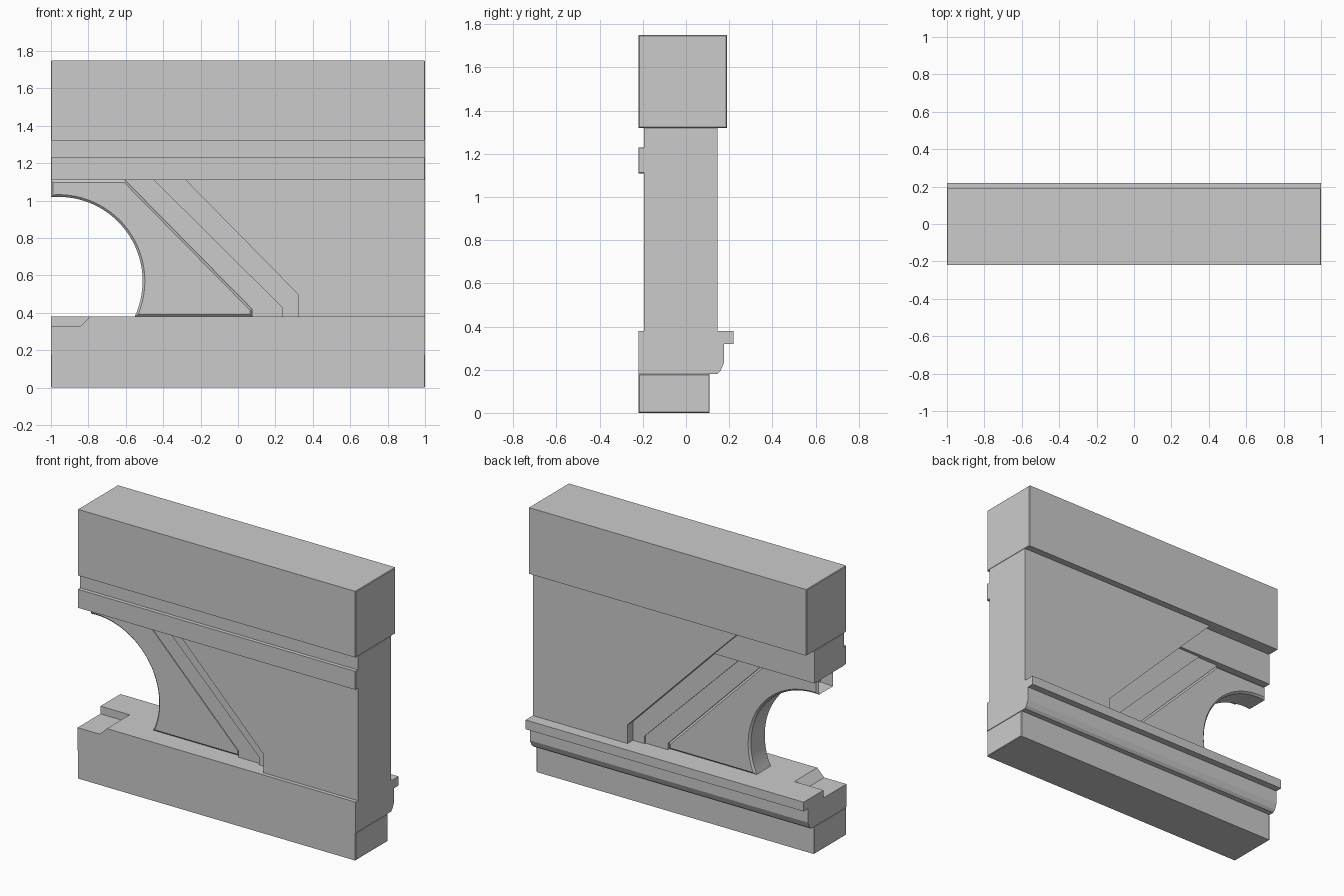
import bpy, bmesh, math
from mathutils import Vector

if "Cube" in bpy.data.objects:
    bpy.data.objects.remove(bpy.data.objects["Cube"])


def prism(name, pts, a, b, axis="y", bevel=0.0):
    """Extrude a closed profile from a to b. axis y: pts are (x, z); axis x: pts are (y, z)."""
    def co(p, t):
        return (p[0], t, p[1]) if axis == "y" else (t, p[0], p[1])
    bm = bmesh.new()
    lo = [bm.verts.new(co(p, a)) for p in pts]
    hi = [bm.verts.new(co(p, b)) for p in pts]
    n = len(pts)
    caps = [bm.faces.new(lo), bm.faces.new(hi[::-1])]
    for i in range(n):
        j = (i + 1) % n
        bm.faces.new((lo[i], hi[i], hi[j], lo[j]))
    bmesh.ops.recalc_face_normals(bm, faces=bm.faces[:])
    if bevel:
        edges = list({e for f in caps for e in f.edges})
        bmesh.ops.bevel(bm, geom=edges, offset=bevel, segments=1, affect="EDGES", profile=0.5)
    me = bpy.data.meshes.new(name)
    bm.to_mesh(me)
    bm.free()
    ob = bpy.data.objects.new(name, me)
    bpy.context.collection.objects.link(ob)
    return ob


def rect(a0, b0, a1, b1):
    return [(a0, b0), (a1, b0), (a1, b1), (a0, b1)]


# stepped base
prism("base_block", rect(-0.22, 0, 0.11, 0.18), -1, 1, "x", 0.004)
sill = prism("sill_moulding",
             [(-0.22, 0.18), (0.145, 0.18), (0.16, 0.195), (0.175, 0.23), (0.175, 0.32),
              (0.22, 0.32), (0.22, 0.38), (-0.22, 0.38)], -1, 1, "x")

# sloped notch in the sill under the opening
cutter = prism("notch_cutter", [(-1.1, 0.33), (-0.84, 0.33), (-0.77, 0.40), (-1.1, 0.40)], -0.3, 0.015)
cutter.hide_render = True
mod = sill.modifiers.new("notch", "BOOLEAN")
mod.operation = "DIFFERENCE"
mod.solver = "EXACT"
mod.object = cutter
bpy.context.view_layer.objects.active = sill
bpy.ops.object.modifier_apply(modifier=mod.name)
bpy.data.objects.remove(cutter)

# main wall with diagonal edge, header over the recess, front band and top beam
prism("main_wall", [(0.32, 0.38), (1, 0.38), (1, 1.32), (-0.49, 1.32), (-0.28, 1.11), (0.32, 0.50)],
      -0.195, 0.145)
prism("header", rect(-1, 1.11, -0.2, 1.32), -0.195, 0.11)
prism("front_band", rect(-0.22, 1.11, -0.15, 1.23), -1, 1, "x", 0.003)
prism("top_beam", rect(-0.22, 1.32, 0.19, 1.75), -1, 1, "x", 0.004)

# stepped diagonal strips
prism("outer_strip", [(0.235, 0.38), (0.32, 0.38), (0.32, 0.50), (-0.28, 1.11), (-0.45, 1.11), (0.235, 0.43)],
      -0.12, 0.09)
prism("inner_strip", [(0.075, 0.38), (0.235, 0.38), (0.235, 0.43), (-0.45, 1.11), (-0.605, 1.11), (0.075, 0.42)],
      -0.102, 0.08)

# spandrel panel with arched opening and chamfered rim
cx, cz, r = -0.96, 0.57, 0.45
a0 = math.asin((0.38 - cz) / r)
a1 = math.acos((-1 - cx) / r)
arc = [(cx + r * math.cos(a0 + (a1 - a0) * i / 32), cz + r * math.sin(a0 + (a1 - a0) * i / 32))
       for i in range(33)]
panel = prism("arch_panel", arc + [(-1, 1.11), (-0.605, 1.11), (0.075, 0.42), (0.075, 0.38)],
              -0.093, 0.073, "y", 0.012)

# hollow socket in the free end of the panel
bm = bmesh.new()
bm.from_mesh(panel.data)
end = [f for f in bm.faces if f.normal.dot(Vector((-1, 0, 0))) > 0.99 and f.calc_center_median().x < -0.99]
bmesh.ops.inset_region(bm, faces=end, thickness=0.012, use_even_offset=True)
bmesh.ops.translate(bm, verts=list({v for f in end for v in f.verts}), vec=(0.08, 0, 0))
bm.to_mesh(panel.data)
bm.free()

# smooth the arch, keep the sharp edges
bpy.ops.object.select_all(action="DESELECT")
panel.select_set(True)
bpy.context.view_layer.objects.active = panel
bpy.ops.object.shade_smooth_by_angle(angle=math.radians(30))
